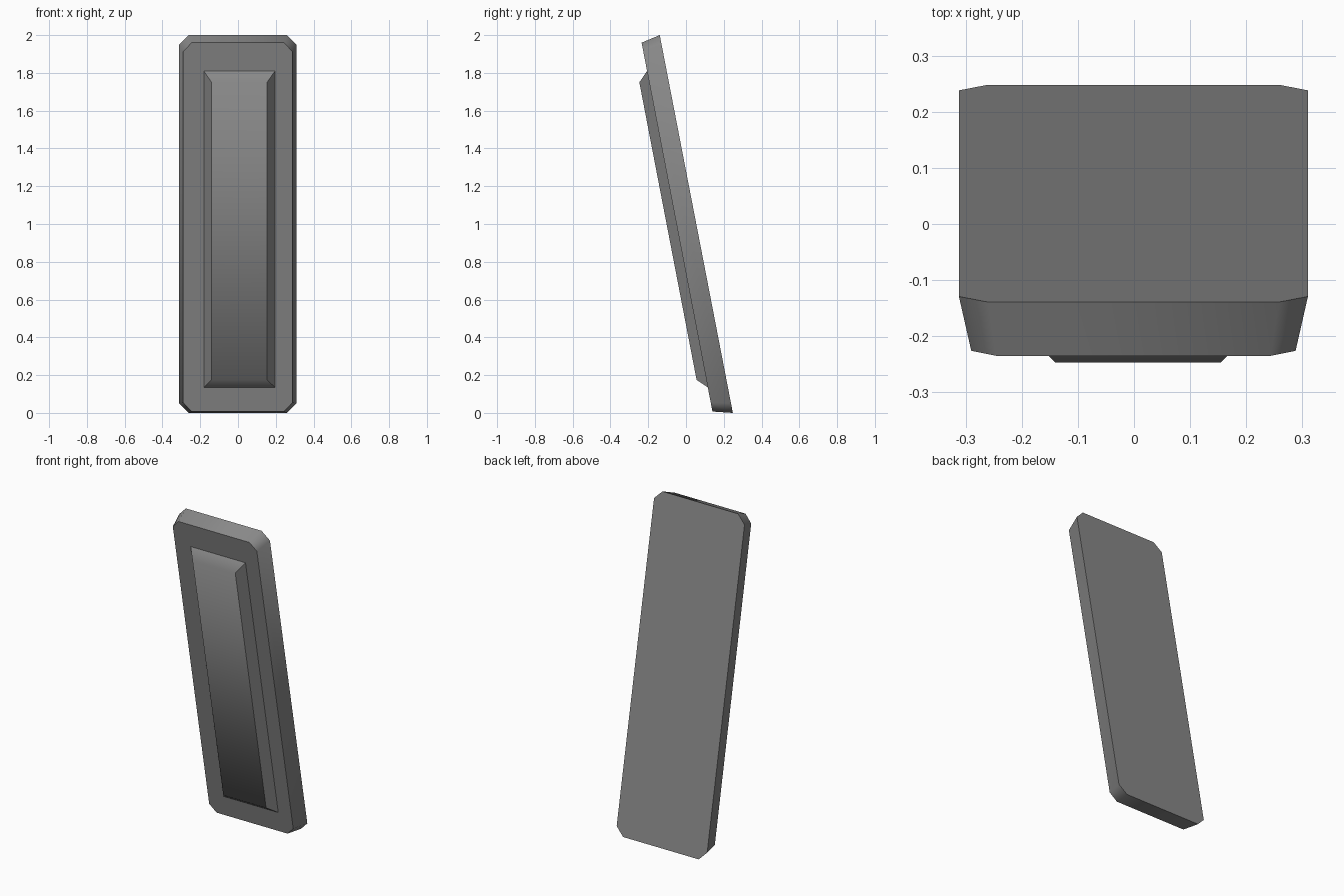
import bpy
import bmesh
import math

if "Cube" in bpy.data.objects:
    bpy.data.objects.remove(bpy.data.objects["Cube"])

grey = bpy.data.materials.new("mid grey")
grey.diffuse_color = (0.25, 0.25, 0.25, 1)
grey.use_nodes = True
grey.node_tree.nodes["Principled BSDF"].inputs["Base Color"].default_value = grey.diffuse_color


def leaning(outline, top, bottom):
    """Lay an (x, z) outline on the sloped plane through two (y, z) points."""
    slope = (top[0] - bottom[0]) / (top[1] - bottom[1])
    return [(x, bottom[0] + (z - bottom[1]) * slope, z) for x, z in outline]


def octagon(x0, x1, z0, z1, cx, cz):
    """Rectangle with cut corners."""
    return [(x0 + cx, z0), (x1 - cx, z0), (x1, z0 + cz), (x1, z1 - cz),
            (x1 - cx, z1), (x0 + cx, z1), (x0, z1 - cz), (x0, z0 + cz)]


def rectangle(x0, x1, z0, z1):
    return [(x0, z0), (x1, z0), (x1, z1), (x0, z1)]


def frustum(name, front, back):
    """Join two matching outlines into a closed solid."""
    bm = bmesh.new()
    f = [bm.verts.new(p) for p in front]
    b = [bm.verts.new(p) for p in back]
    bm.faces.new(f)
    bm.faces.new(b[::-1])
    n = len(f)
    for i in range(n):
        j = (i + 1) % n
        bm.faces.new((f[j], f[i], b[i], b[j]))
    bmesh.ops.recalc_face_normals(bm, faces=bm.faces)
    mesh = bpy.data.meshes.new(name)
    bm.to_mesh(mesh)
    bm.free()
    mesh.materials.append(grey)
    obj = bpy.data.objects.new(name, mesh)
    bpy.context.collection.objects.link(obj)
    bpy.ops.object.select_all(action='DESELECT')
    obj.select_set(True)
    bpy.context.view_layer.objects.active = obj
    bpy.ops.object.shade_smooth_by_angle(angle=math.radians(50))
    return obj


# Leaning slab with cut corners, narrower at the front
front_top, front_bottom = (-0.235, 1.96), (0.14, 0.007)
frustum("slab",
        leaning(octagon(-0.29, 0.288, 0.007, 1.96, 0.045, 0.047), front_top, front_bottom),
        leaning(octagon(-0.312, 0.31, 0.0, 2.0, 0.051, 0.051), (-0.139, 2.0), (0.248, 0.0)))

# Raised panel with sloped borders on the front
frustum("raised_panel",
        leaning(rectangle(-0.14, 0.154, 0.175, 1.75), (-0.247, 1.75), (0.056, 0.175)),
        leaning(rectangle(-0.181, 0.196, 0.135, 1.81), front_top, front_bottom))
